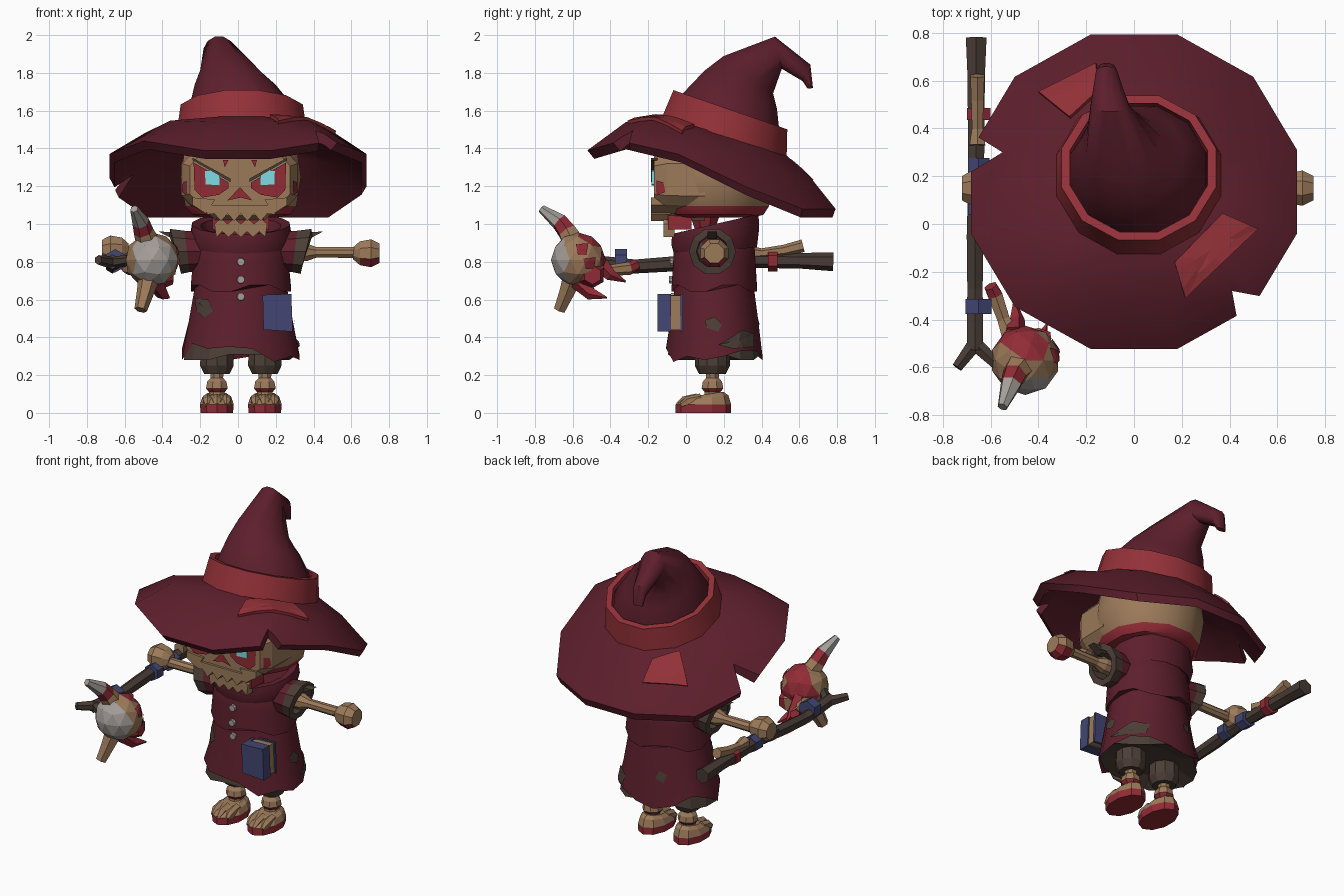
import bpy, bmesh, math
from mathutils import Vector
from mathutils.bvhtree import BVHTree

if "Cube" in bpy.data.objects:
    bpy.data.objects.remove(bpy.data.objects["Cube"])

def color(name, r, g, b):
    m = bpy.data.materials.new(name)
    m.diffuse_color = [*(((c / 255 + 0.055) / 1.055) ** 2.4 for c in (r, g, b)), 1]
    m.use_nodes = True
    m.node_tree.nodes["Principled BSDF"].inputs["Base Color"].default_value = m.diffuse_color
    return m

MAROON = color("maroon cloth", 93, 31, 44)
RED = color("red ribbon", 147, 49, 56)
BLOOD = color("dark red", 146, 43, 54)
BONE = color("bone", 156, 122, 90)
BROWN = color("brown lining", 76, 62, 54)
WOOD = color("dark wood", 72, 59, 53)
BLUE = color("blue leather", 66, 70, 114)
CYAN = color("cyan glow", 125, 222, 228)
GREY = color("grey", 164, 158, 153)
CX, CY = 0.015, 0.15          # body axis

def smooth_shade(ob, deg=40):
    bpy.context.view_layer.objects.active = ob
    ob.select_set(True)
    bpy.ops.object.shade_smooth_by_angle(angle=math.radians(deg))
    ob.select_set(False)

def build(name, verts, faces, mats, ids=None, smooth=False):
    me = bpy.data.meshes.new(name)
    me.from_pydata([tuple(v) for v in verts], [], faces)
    mats = mats if isinstance(mats, list) else [mats]
    for m in mats:
        me.materials.append(m)
    if ids:
        me.polygons.foreach_set("material_index", ids)
    bm = bmesh.new()
    bm.from_mesh(me)
    bmesh.ops.recalc_face_normals(bm, faces=bm.faces)
    bm.to_mesh(me)
    bm.free()
    ob = bpy.data.objects.new(name, me)
    bpy.context.collection.objects.link(ob)
    if smooth:
        smooth_shade(ob)
    return ob

def ring(c, rx, ry, tilt=0, n=12):
    a = math.radians(tilt)
    out = []
    for i in range(n):
        t = (i + 0.5) * 2 * math.pi / n
        s = ry * math.sin(t)
        out.append(Vector((c[0] + rx * math.cos(t), c[1] + s * math.cos(a), c[2] + s * math.sin(a))))
    return out

def loft(name, rings, mats, seg=None, wrap=False, smooth=False):
    """Skin a list of rings; seg picks a material for each step."""
    n, k = len(rings[0]), len(rings)
    faces, ids = [], []
    for j in range(k if wrap else k - 1):
        for i in range(n):
            faces.append((j * n + i, j * n + (i + 1) % n, (j + 1) % k * n + (i + 1) % n, (j + 1) % k * n + i))
            ids.append(seg[j] if seg else 0)
    if not wrap:
        faces += [tuple(range(n)), tuple(range((k - 1) * n, k * n))]
        ids += [ids[0], ids[-1]]
    return build(name, [v for r in rings for v in r], faces, mats, ids, smooth)

def tube(name, pts, radii, mats, n=6, seg=None, smooth=False):
    pts = [Vector(p) for p in pts]
    rings = []
    for i, p in enumerate(pts):
        d = pts[min(i + 1, len(pts) - 1)] - pts[max(i - 1, 0)]
        q = d.to_track_quat('Z', 'Y')
        rings.append([p + q @ v for v in ring((0, 0, 0), radii[i], radii[i], 0, n)])
    return loft(name, rings, mats, seg, smooth=smooth)

def prism(name, pts, y0, y1, mat):
    """Extrude an (x, z) outline along y."""
    return loft(name, [[Vector((x, y, z)) for x, z in pts] for y in (y0, y1)], mat)

def decal(name, mat, target, pts, view, push=0.008):
    """Thin patch laid on the target's surface."""
    place, d = {"front": (lambda a, b: (a, -2, b), (0, 1, 0)), "right": (lambda a, b: (2, a, b), (-1, 0, 0)),
                "left": (lambda a, b: (-2, a, b), (1, 0, 0)),
                "back": (lambda a, b: (a, 2, b), (0, -1, 0)), "top": (lambda a, b: (a, b, 3), (0, 0, -1))}[view]
    d = Vector(d)
    me = target.data
    tree = BVHTree.FromPolygons([v.co for v in me.vertices], [tuple(p.vertices) for p in me.polygons])
    pts = [Vector(p) for p in pts]
    edge = [a.lerp(b, k / 4) for a, b in zip(pts, pts[1:] + pts[:1]) for k in range(4)]
    mid = sum(pts, Vector((0, 0))) / len(pts)
    n, verts = len(edge), []
    for p in [e.lerp(mid, f) for f in (0, 0.5) for e in edge] + [mid]:
        hit = tree.ray_cast(Vector(place(*p)), d)[0]
        if hit is None:
            return
        verts.append(hit - d * push)
    faces = [(i, (i + 1) % n, n + (i + 1) % n, n + i) for i in range(n)]
    faces += [(n + i, n + (i + 1) % n, 2 * n) for i in range(n)]
    ob = build(name, verts, faces, mat)
    if sum((p.normal.dot(d) for p in ob.data.polygons)) > 0:
        ob.data.flip_normals()
    return ob

# Hat brim: drooping rim, arched middle, closed underside
half = [1.18, 1.06, 1.06]
rim_z = half + half[::-1] + [1.35, 1.42, 1.37, 1.37, 1.42, 1.35]
rim = ring((0, 0.135, 0), 0.705, 0.68)
for v, z in zip(rim, rim_z):
    v.z = z + 0.02
inner = ring((0.02, 0.2, 1.475), 0.335, 0.34, -17)
middle = [a.lerp(b, 0.5) + Vector((0, 0, 0.042 - 0.018 * math.sin((i + 0.5) * math.pi / 6)))
          for i, (a, b) in enumerate(zip(inner, rim))]
down = Vector((0, 0.01, -0.045))
brim = loft("hat_brim", [inner, middle, rim] + [[v + down for v in r] for r in
            ([v.lerp(Vector((0, 0.135, v.z)), 0.04) for v in rim], middle, inner)], MAROON, wrap=True)
bm = bmesh.new()
bm.from_mesh(brim.data)
bmesh.ops.triangulate(bm, faces=bm.faces)
bm.to_mesh(brim.data)
bm.free()
smooth_shade(brim, 35)
for tag, quad in (("front", [(0.37, 0.045), (0.52, -0.02), (0.215, -0.31), (0.17, -0.16)]),
                  ("back", [(-0.4, 0.555), (-0.16, 0.675), (-0.15, 0.56), (-0.27, 0.45)])):
    ribbon = decal("ribbon_tail_" + tag, RED, brim, quad, "top", 0.02)
    mod = ribbon.modifiers.new("thickness", 'SOLIDIFY')
    mod.thickness, mod.offset = 0.02, -1
for k, tri in enumerate([[(0.41, -0.28), (0.45, -0.5), (0.68, -0.33)], [(-0.55, 0.3), (-0.76, 0.43), (-0.76, 0.17)]]):
    cut = loft("notch_cutter_%d" % k, [[Vector((x, y, z)) for x, y in tri] for z in (0.9, 1.7)], MAROON)
    cut.hide_render = True
    cut.hide_set(True)
    mod = brim.modifiers.new("notch", 'BOOLEAN')
    mod.operation, mod.object, mod.solver = 'DIFFERENCE', cut, 'EXACT'

# Hat band and bent cone
loft("hat_band", [ring((0.02, 0.2, 1.45), 0.358, 0.36, -17), ring((0.02, 0.235, 1.605), 0.335, 0.33, -19),
                  ring((0.02, 0.235, 1.605), 0.298, 0.295, -19), ring((0.02, 0.22, 1.5), 0.29, 0.29, -18)], RED, wrap=True,
     smooth=True)
loft("hat_cone", [ring(c, rx, ry, a) for c, rx, ry, a in [
    ((0.02, 0.22, 1.5), 0.295, 0.295, -18), ((0.02, 0.235, 1.59), 0.288, 0.285, -20),
    ((-0.015, 0.29, 1.71), 0.222, 0.225, -28), ((-0.045, 0.33, 1.79), 0.16, 0.17, -37),
    ((-0.1, 0.489, 1.907), 0.085, 0.09, -78), ((-0.115, 0.638, 1.8), 0.045, 0.05, -115),
    ((-0.115, 0.658, 1.718), 0.035, 0.015, -175)]], MAROON, smooth=True)

# Skull: cranium with red base, flat face
loft("cranium", [ring((CX, 0.15, z), rx, ry) for z, rx, ry in
     [(1.035, 0.2, 0.22), (1.05, 0.27, 0.27), (1.095, 0.305, 0.3), (1.25, 0.33, 0.325), (1.38, 0.31, 0.31), (1.45, 0.24, 0.24)]],
     [BONE, BLOOD], [1, 1, 0, 0, 0], smooth=True)
side = [(0.12, 1.41), (0.25, 1.38), (0.305, 1.32), (0.305, 1.15), (0.26, 1.1), (0.17, 1.06), (0.13, 1.02)]
outline = side + [(-x, z) for x, z in side[::-1]]
face = loft("face", [[Vector((CX - 0.005 + x * s, y, 1.22 + (z - 1.22) * s)) for x, z in outline]
            for y, s in [(-0.17, 0.87), (-0.1, 1), (0.1, 1.02)]], BONE)
for s, tag in ((1, "right"), (-1, "left")):
    at = lambda pts: [(CX + s * x - 0.005, z) for x, z in pts]
    decal("eye_socket_" + tag, BLOOD, face,
          at([(0.245, 1.325), (0.06, 1.22), (0.06, 1.19), (0.11, 1.155), (0.2, 1.14), (0.24, 1.18)]), "front")
    decal("socket_side_" + tag, BLOOD, face, [(-0.155, 1.15), (-0.155, 1.23), (-0.12, 1.22), (-0.11, 1.17)], tag)
    prism("brow_" + tag, at([(0.05, 1.222), (0.05, 1.24), (0.25, 1.35), (0.25, 1.338)]), -0.184, -0.15, BROWN)
    prism("eye_" + tag, at([(0.108, 1.205), (0.108, 1.268), (0.145, 1.288), (0.185, 1.28), (0.182, 1.21)]), -0.183, -0.16, CYAN)
    prism("cheek_" + tag, at([(0.13, 1.13), (0.25, 1.14), (0.25, 1.1), (0.18, 1.055)]), -0.185, -0.05, BONE)
    decal("forehead_mark_" + tag, BLOOD, face, at([(0.06, 1.34), (0.09, 1.34), (0.08, 1.3)]), "front")
decal("nose_hole", BLOOD, face, [(CX - 0.005, 1.195), (CX + 0.06, 1.125), (CX, 1.14), (CX - 0.07, 1.125)], "front", 0.01)
zig = lambda z0, z1: [(CX - 0.14 + 0.035 * i, z1 if i % 2 else z0) for i in range(9)]
prism("upper_teeth", zig(1.055, 1.015) + [(CX + 0.18, 1.05), (CX + 0.18, 1.1), (CX - 0.18, 1.1), (CX - 0.18, 1.05)],
      -0.185, -0.08, BONE)
prism("gums", [(CX - 0.15, 0.97), (CX + 0.15, 0.97), (CX + 0.15, 1.08), (CX - 0.15, 1.08)], -0.095, 0.03, BLOOD)
prism("lower_jaw", zig(1.0, 1.03) + [(CX + 0.13 - 0.0325 * i, 0.96 if i % 2 else 0.93) for i in range(9)],
      -0.12, -0.06, BONE)
tube("neck", [(CX, 0.1, z) for z in (0.88, 0.98, 1.06)], [0.07, 0.06, 0.09], BLOOD, 8)

# Robe: collar, upper layer, ragged skirt, brown underskirt
loft("collar", [ring((CX, 0.155, z), rx, ry, t, 16) for z, rx, ry, t in
     [(0.86, 0.25, 0.225, 4), (0.93, 0.275, 0.24, 10), (1.0, 0.262, 0.24, 13), (0.99, 0.215, 0.195, 13), (0.9, 0.19, 0.17, 4)]],
     MAROON, wrap=True, smooth=True)
cape = [ring((CX, CY, z), rx, ry, 0, 16) for z, rx, ry in
        [(0.66, 0.27, 0.23), (0.8, 0.258, 0.222), (0.92, 0.245, 0.215), (0.96, 0.2, 0.18)]]
for i, v in enumerate(cape[0]):
    v.z += 0.018 * (-1) ** (i // 2)
loft("robe_top", cape, MAROON, smooth=True)
skirt = [ring((CX, CY, z), rx, ry, 0, 16) for z, rx, ry in
         [(0.72, 0.24, 0.205), (0.63, 0.255, 0.218), (0.48, 0.282, 0.238), (0.3, 0.318, 0.26), (0.4, 0.27, 0.225)]]
hem = [30, 33, 33, 30, 28, 31, 37, 34, 28, 37, 34, 35, 34, 27, 30, 28]
for v, z in zip(skirt[3], hem):
    v.z = z / 100
robe = loft("robe_skirt", skirt, MAROON, smooth=True)
under = [ring((CX, CY, z), rx, ry, 0, 16) for z, rx, ry in [(0.44, 0.275, 0.23), (0.31, 0.308, 0.25), (0.33, 0.2, 0.16)]]
for i in (1, 2, 6, 7, 8, 9, 10):
    under[1][i].z = 0.28
loft("underskirt", under, BROWN)
decal("patch_front", BROWN, robe, [(-0.23, 0.61), (-0.16, 0.6), (-0.13, 0.54), (-0.18, 0.5), (-0.22, 0.54)], "front")
decal("patch_side", BROWN, robe, [(0.1, 0.49), (0.15, 0.51), (0.19, 0.47), (0.17, 0.43), (0.11, 0.45)], "right")
decal("patch_hem", BROWN, robe, [(0.17, 0.36), (0.24, 0.4), (0.3, 0.44), (0.36, 0.42), (0.36, 0.35), (0.25, 0.34)], "right", 0.012)
decal("patch_back", BROWN, robe, [(-0.12, 0.5), (-0.07, 0.52), (-0.05, 0.47), (-0.1, 0.45)], "back")
for z, y in ((0.8, -0.07), (0.705, -0.075), (0.615, -0.065)):
    tube("button", [(CX, y + 0.02, z), (CX, y - 0.015, z)], [0.024, 0.02], GREY, 8)

# Book on the robe
for name, y0, y1, m, d in (("book_front", -0.15, -0.08, BLUE, 0), ("book_pages", -0.08, -0.03, BONE, 0.008),
                           ("book_back", -0.03, -0.015, BLUE, 0)):
    prism(name, [(0.14 + d, 0.44 + d), (0.29 - d, 0.43 + d), (0.282 - d, 0.63 - d), (0.138 + d, 0.625 - d)], y0, y1, m)
prism("book_spine", [(0.135, 0.44), (0.152, 0.44), (0.147, 0.625), (0.13, 0.625)], -0.15, -0.015, BLUE)

# Sleeves, arm bones, hands, legs, feet
for s, tag in ((1, "right"), (-1, "left")):
    cuff = [[Vector((CX + s * (x + slant * math.sin(t)), 0.14 + r * math.cos(t), 0.855 + r * math.sin(t)))
             for t in (i * math.pi / 5 for i in range(10))]
            for x, slant, r in [(0.12, 0, 0.1), (0.285, 0.015, 0.115), (0.345, 0.03, 0.125), (0.35, 0.03, 0.085), (0.25, 0, 0.08)]]
    loft("sleeve_" + tag, cuff, [MAROON, BROWN], [0, 1, 1, 1])
    # torn cloth point over the cuff
    prism("sleeve_point_" + tag, [(CX + s * x, z) for x, z in ((0.3, 0.955), (0.435, 0.96), (0.36, 0.92), (0.29, 0.93))],
          0.115, 0.165, BROWN)
    tube("arm_bone_" + tag, [(CX + s * x, 0.145, 0.85) for x in (0.24, 0.35, 0.4, 0.62)], [0.05, 0.05, 0.03, 0.032], BONE, 8)
    hz = 0.845 if s > 0 else 0.865
    hand = tube("hand_" + tag, [(CX + s * x, 0.15, hz) for x in (0.595, 0.63, 0.69, 0.735)], [0.035, 0.068, 0.08, 0.055], BONE, 8)
    hand.data.materials.append(BLOOD)
    for p in hand.data.polygons:
        p.material_index = int(s > 0 and p.center.z < 0.81 and p.center.x > 0.65)
    lx = CX + s * 0.127
    tube("trouser_" + tag, [(lx, 0.14, z) for z in (0.36, 0.25, 0.205)], [0.09, 0.093, 0.07], BROWN, 10)
    tube("shin_" + tag, [(lx, 0.14, z) for z in (0.23, 0.185, 0.165, 0.13, 0.11, 0.07)],
         [0.04, 0.036, 0.055, 0.062, 0.045, 0.05], [BONE, BLOOD], 8, [0, 0, 0, 1, 0])
    loft("foot_" + tag, [ring((lx, y, z), rx, ry, t, 10) for y, z, rx, ry, t in
         [(0.092, 0, 0.09, 0.147, 0), (0.092, 0.045, 0.094, 0.147, 0), (0.1, 0.08, 0.08, 0.125, 6), (0.12, 0.1, 0.055, 0.08, 8)]],
         [BONE, BLOOD], [1, 0, 0])
    for k in (-1, 0, 1):
        tube("toe_" + tag, [(lx + k * 0.05, y + abs(k) * 0.02, z) for y, z in ((0.06, 0.075), (-0.01, 0.06), (-0.045, 0.04))],
             [0.028, 0.028, 0.014], BONE, 6)

# Staff: shaft, fork, bone grip and wraps
tube("staff_shaft", [(-0.66, 0.78, 0.8), (-0.66, 0.62, 0.805), (-0.66, 0.2, 0.81), (-0.665, -0.05, 0.79),
                     (-0.665, -0.27, 0.775), (-0.665, -0.53, 0.8)], [0.05, 0.042, 0.038, 0.04, 0.037, 0.04], WOOD)
for x in (-0.74, -0.56):
    tube("staff_fork", [(-0.665, -0.5, 0.795), (x, -0.6, 0.81)], [0.035, 0.025], WOOD)
tube("bone_grip", [(-0.655, 0.62, 0.885), (-0.655, 0.52, 0.86), (-0.655, 0.4, 0.845), (-0.655, 0.33, 0.85)], [0.034, 0.03, 0.026, 0.038], BONE)
for y, w, r, m in ((0.46, 0.025, 0.057, BLOOD), (0.24, 0.035, 0.052, BLUE), (0.07, 0.03, 0.052, BLUE), (-0.345, 0.032, 0.062, BLUE)):
    tube("staff_wrap", [(-0.65, y - w, 0.805), (-0.65, y + w, 0.805)], [r, r], m)
tube("staff_spine", [(-0.6, -0.26, 0.785), (-0.58, -0.3, 0.765), (-0.545, -0.4, 0.755), (-0.5, -0.5, 0.79)],
     [0.03, 0.035, 0.03, 0.05], [BONE, BLOOD], 6, [1, 0, 0])
tube("staff_barb", [(-0.5, -0.46, 0.8), (-0.49, -0.4, 0.73), (-0.5, -0.32, 0.695)], [0.045, 0.033, 0.005], BLOOD, 5)

# Staff skull with grey plate, red back and horns
bm = bmesh.new()
bmesh.ops.create_icosphere(bm, subdivisions=2, radius=0.145)
for v in bm.verts:
    v.co = Vector((-0.455, -0.57, 0.81)) + v.co
orb = bpy.data.meshes.new("orb")
bm.to_mesh(orb)
bm.free()
def orb_color(c):
    if c.y < -0.635 and c.x > -0.54:
        return 1
    return 2 if c.y > -0.52 and c.x < -0.38 or c.y > -0.55 and c.z > 0.9 else 0
skull = build("staff_skull", [v.co for v in orb.vertices], [tuple(p.vertices) for p in orb.polygons], [BONE, GREY, BLOOD],
              [orb_color(p.center) for p in orb.polygons])
bpy.data.meshes.remove(orb)
for y, z in ((-0.55, 0.865), (-0.475, 0.86), (-0.51, 0.79)):
    decal("skull_hole", BLOOD, skull, [(y - 0.033, z + 0.028), (y + 0.033, z + 0.033), (y + 0.022, z - 0.028), (y - 0.022, z - 0.028)],
          "right")
tube("skull_jaw", [(-0.46, -0.52, 0.75), (-0.39, -0.5, 0.73), (-0.345, -0.495, 0.73)], [0.09, 0.075, 0.05], [BONE, BLOOD], 6, [0, 1])
tube("horn_upper", [(-0.48, -0.6, 0.91), (-0.5, -0.63, 0.96), (-0.515, -0.67, 1.01), (-0.55, -0.765, 1.08)],
     [0.062, 0.053, 0.046, 0.022], [BONE, BLOOD, GREY], 6, [0, 1, 2])
tube("horn_lower", [(-0.47, -0.6, 0.72), (-0.49, -0.63, 0.64), (-0.515, -0.67, 0.545)], [0.058, 0.046, 0.034], BONE)
tube("horn_side", [(-0.44, -0.57, 0.7), (-0.4, -0.5, 0.63), (-0.365, -0.42, 0.61)], [0.05, 0.035, 0.005], BLOOD, 5)
